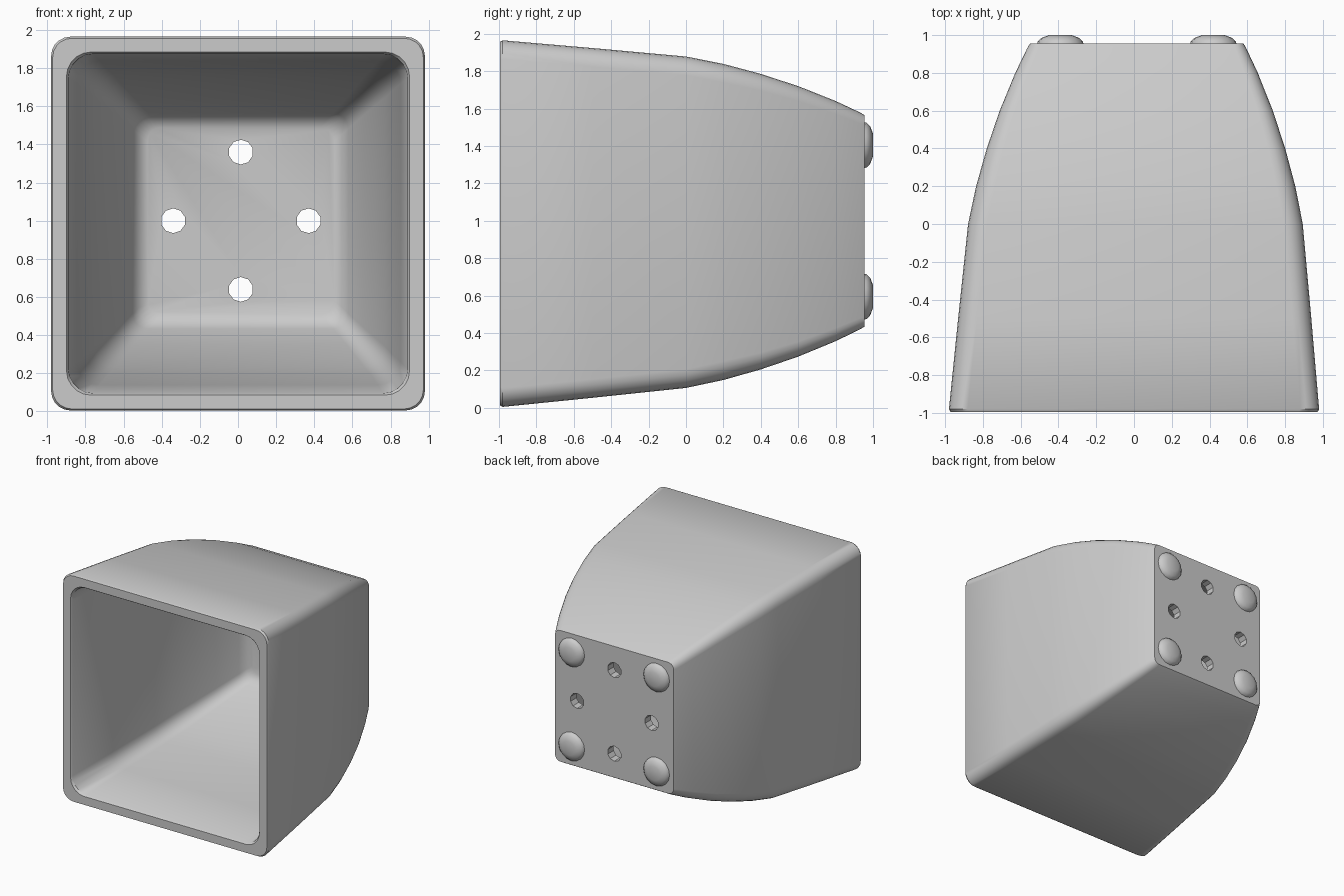
import bpy, bmesh, math
from mathutils import Matrix

if "Cube" in bpy.data.objects:
    bpy.data.objects.remove(bpy.data.objects["Cube"])

CX, CZ = 0.015, 1.0            # axis of the base


def finish(bm, name):
    bmesh.ops.recalc_face_normals(bm, faces=bm.faces)
    me = bpy.data.meshes.new(name)
    bm.to_mesh(me)
    bm.free()
    ob = bpy.data.objects.new(name, me)
    bpy.context.collection.objects.link(ob)
    return ob


def smooth(ob, deg):
    bpy.ops.object.select_all(action='DESELECT')
    ob.select_set(True)
    bpy.context.view_layer.objects.active = ob
    bpy.ops.object.shade_smooth_by_angle(angle=math.radians(deg))


def ring(bm, y, half, r, steps=5):
    """Rounded square section; the axis drifts slightly towards the base."""
    t = (y + 1) / 2
    cx, cz = CX * t, 0.985 + 0.015 * t
    verts = []
    for q, (sx, sz) in enumerate([(1, 1), (-1, 1), (-1, -1), (1, -1)]):
        for i in range(steps + 1):
            a = math.pi / 2 * (q + i / steps)
            verts.append(bm.verts.new((cx + sx * (half - r) + r * math.cos(a), y,
                                       cz + sz * (half - r) + r * math.sin(a))))
    return verts


# Pot: outside from base to rim, then inside back down to the floor (y, half width, corner radius)
outside = [(0.955, 0.565, 0.05), (0.93, 0.58, 0.06), (0.8, 0.642, 0.07), (0.6, 0.723, 0.08),
           (0.4, 0.79, 0.09), (0.2, 0.845, 0.1), (0, 0.886, 0.1), (-0.5, 0.935, 0.1),
           (-0.98, 0.98, 0.1), (-0.995, 0.972, 0.1)]
inside = [(-0.995, 0.9, 0.13), (-0.98, 0.89, 0.13), (-0.5, 0.85, 0.12), (0, 0.80, 0.11),
          (0.2, 0.762, 0.11), (0.4, 0.71, 0.1), (0.6, 0.645, 0.09), (0.8, 0.565, 0.08),
          (0.85, 0.535, 0.08), (0.875, 0.49, 0.07)]
bm = bmesh.new()
rings = [ring(bm, *p) for p in outside + inside]
for a, b in zip(rings, rings[1:]):
    n = len(a)
    for i in range(n):
        bm.faces.new((a[i], a[(i + 1) % n], b[(i + 1) % n], b[i]))
bm.faces.new(rings[0])
bm.faces.new(rings[-1])
pot = finish(bm, "square_pot")

# Four drainage holes through the base
bm = bmesh.new()
for dx, dz in [(0.355, 0), (-0.355, 0), (0, 0.36), (0, -0.36)]:
    m = Matrix.Translation((CX + dx, 0.9, CZ + dz)) @ Matrix.Rotation(math.pi / 2, 4, 'X')
    bmesh.ops.create_cone(bm, cap_ends=True, segments=10, radius1=0.065, radius2=0.065,
                          depth=0.4, matrix=m)
cutter = finish(bm, "drain_hole_cutter")
cutter.hide_render = True
mod = pot.modifiers.new("drain_holes", 'BOOLEAN')
mod.operation, mod.solver, mod.object = 'DIFFERENCE', 'EXACT', cutter
bpy.context.view_layer.objects.active = pot
bpy.ops.object.modifier_apply(modifier=mod.name)
bpy.data.objects.remove(cutter)
smooth(pot, 35)

# Four low rounded feet in the corners of the base
for sx in (-1, 1):
    for sz in (-1, 1):
        bm = bmesh.new()
        prev = None
        for y, r in [(0.94, 0.125), (0.965, 0.12), (0.985, 0.1), (1.0, 0.06)]:
            cur = [bm.verts.new((CX + sx * 0.405 + r * math.cos(k * math.pi / 8), y,
                                 CZ + sz * 0.405 + r * math.sin(k * math.pi / 8)))
                   for k in range(16)]
            if prev:
                for i in range(16):
                    j = (i + 1) % 16
                    bm.faces.new((prev[i], prev[j], cur[j], cur[i]))
            else:
                bm.faces.new(cur)
            prev = cur
        bm.faces.new(prev)
        smooth(finish(bm, "foot"), 60)
